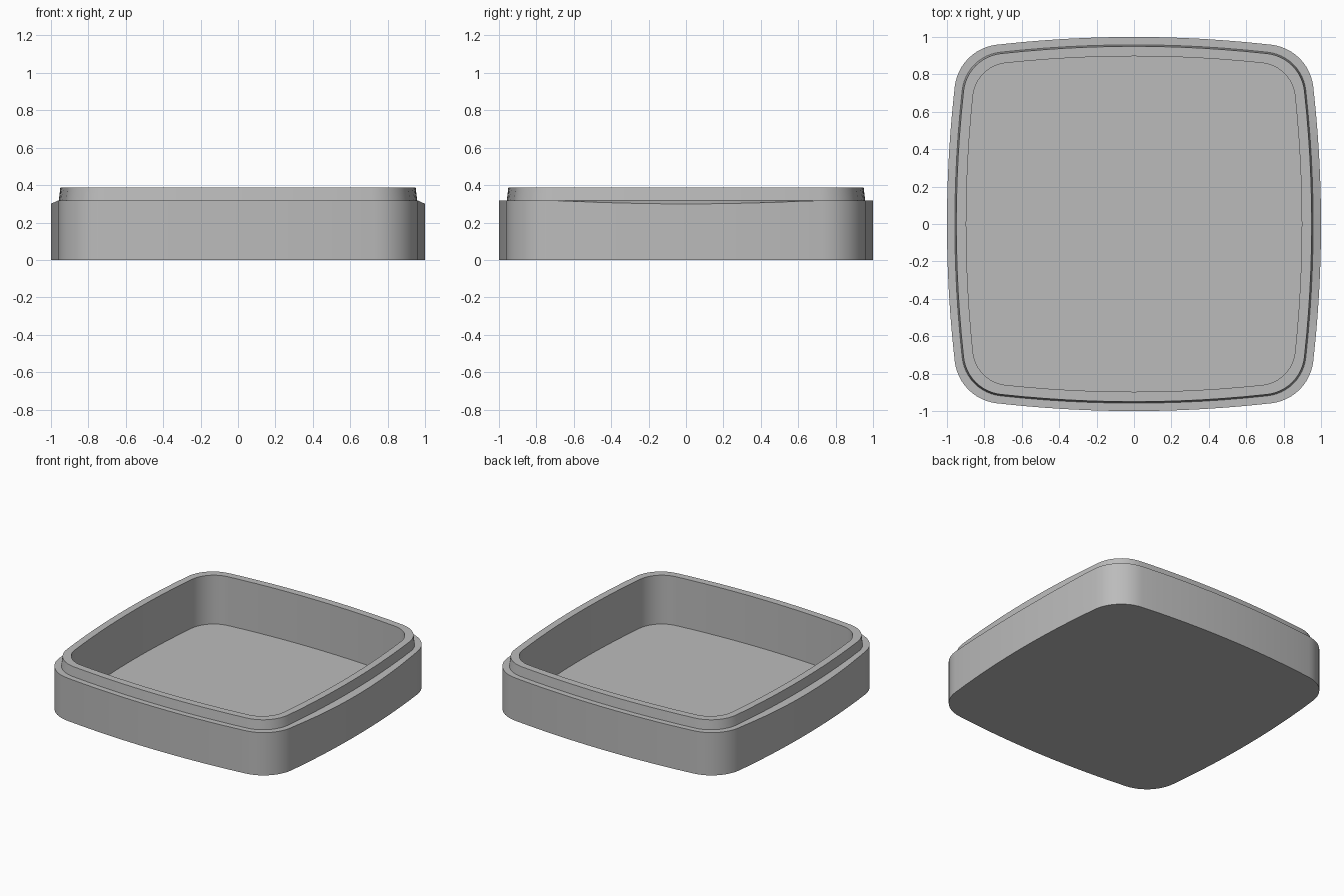
import bpy, bmesh
from math import sqrt, asin, sin, cos, pi

cube = bpy.data.objects.get("Cube")
if cube:
    bpy.data.objects.remove(cube)

BULGE = 6.5          # radius of the gently bowed sides
SIDE_STEPS, CORNER_STEPS = 12, 12

grey = bpy.data.materials.new("plain_grey")
grey.use_nodes = True
colour = (0.5, 0.5, 0.5, 1)
grey.diffuse_color = colour
grey.node_tree.nodes["Principled BSDF"].inputs["Base Color"].default_value = colour


def outline(half, radius):
    """Square with bowed sides and tangent rounded corners."""
    d = BULGE - half
    c = (-d + sqrt(2 * (BULGE - radius) ** 2 - d * d)) / 2
    a = asin(c / (BULGE - radius))
    quarter = []
    for i in range(SIDE_STEPS):
        t = -a + 2 * a * i / SIDE_STEPS
        quarter.append((BULGE * cos(t) - d, BULGE * sin(t)))
    for i in range(CORNER_STEPS):
        t = a + (pi / 2 - 2 * a) * i / CORNER_STEPS
        quarter.append((c + radius * cos(t), c + radius * sin(t)))
    points = []
    for _ in range(4):
        points += quarter
        quarter = [(-y, x) for x, y in quarter]
    return points


def shoulder(x):
    """Ledge height, sloping down towards the left and right sides."""
    return 0.318 - 0.5 * max(0, abs(x) - 0.963)


# Rings from the underside, up the wall, over the lip and down to the floor
rings = [(1.0, 0.255, lambda x: 0),
         (1.0, 0.255, shoulder),
         (0.958, 0.23, lambda x: 0.318),
         (0.95, 0.225, lambda x: 0.388),
         (0.897, 0.195, lambda x: 0.388),
         (0.897, 0.195, lambda x: 0.025)]

bm = bmesh.new()
loops = [[bm.verts.new((x, y, height(x))) for x, y in outline(half, r)]
         for half, r, height in rings]
for low, high in zip(loops, loops[1:]):
    for i in range(len(low)):
        j = (i + 1) % len(low)
        bm.faces.new((low[i], low[j], high[j], high[i]))
bm.faces.new(loops[0][::-1])   # underside
bm.faces.new(loops[-1])        # inner floor
bmesh.ops.recalc_face_normals(bm, faces=bm.faces)

mesh = bpy.data.meshes.new("tray")
bm.to_mesh(mesh)
bm.free()
mesh.materials.append(grey)
tray = bpy.data.objects.new("tray", mesh)
bpy.context.collection.objects.link(tray)

bpy.ops.object.select_all(action='DESELECT')
tray.select_set(True)
bpy.context.view_layer.objects.active = tray
bpy.ops.object.shade_smooth_by_angle(angle=pi / 9)
